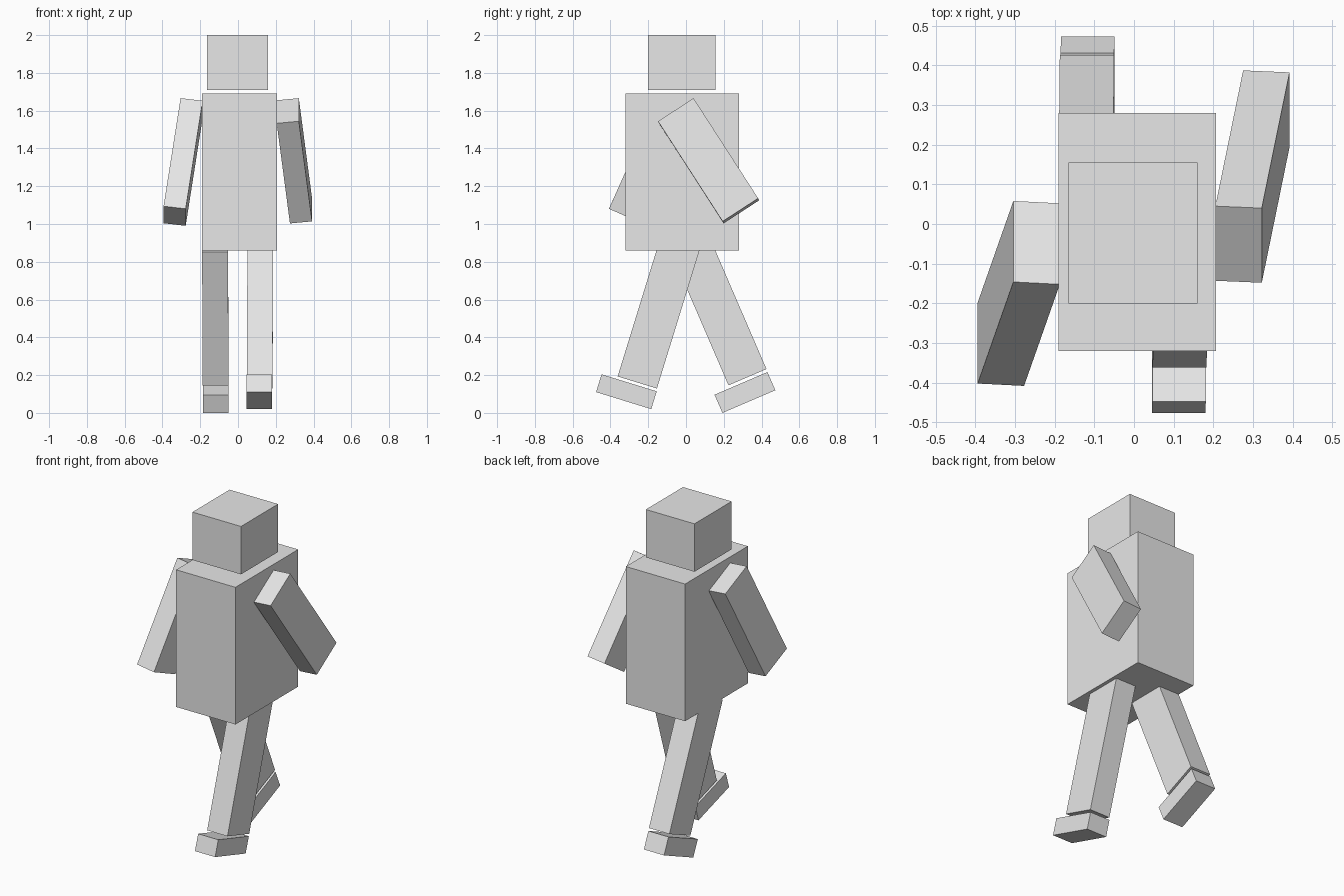
import bpy
import bmesh
from mathutils import Matrix, Vector

cube = bpy.data.objects.get("Cube")
if cube:
    bpy.data.objects.remove(cube, do_unlink=True)

grey = bpy.data.materials.new("light_grey")
grey.use_nodes = True
grey.diffuse_color = (0.8, 0.8, 0.8, 1)
grey.node_tree.nodes["Principled BSDF"].inputs["Base Color"].default_value = (0.8, 0.8, 0.8, 1)


def block(name, corner, width, depth, length):
    """A box spanned by three edge vectors that start at one corner."""
    edges = [Vector(v) for v in (width, depth, length)]
    frame = Matrix(edges).transposed().to_4x4()
    frame.translation = Vector(corner) + sum(edges, Vector()) / 2
    bm = bmesh.new()
    bmesh.ops.create_cube(bm, size=1, matrix=frame)
    bmesh.ops.recalc_face_normals(bm, faces=bm.faces)
    mesh = bpy.data.meshes.new(name)
    bm.to_mesh(mesh)
    bm.free()
    mesh.materials.append(grey)
    bpy.context.collection.objects.link(bpy.data.objects.new(name, mesh))


def upright(name, low, high):
    """A box aligned with the axes."""
    size = Vector(high) - Vector(low)
    block(name, low, (size.x, 0, 0), (0, size.y, 0), (0, 0, size.z))


# Head and body, with a narrow gap at the neck
upright("head", (-0.165, -0.20, 1.71), (0.16, 0.155, 2.0))
upright("torso", (-0.19, -0.32, 0.86), (0.207, 0.28, 1.69))

# Arms: left swings back, right swings forward, both splayed outward
block("left_arm", (0.322, 0.04, 1.666),
      (-0.117, 0.005, -0.011), (0, -0.188, -0.122), (0.07, 0.342, -0.53))
block("right_arm", (-0.304, -0.146, 1.666),
      (0.117, -0.006, -0.0135), (0, 0.204, -0.09), (-0.09, -0.256, -0.572))

# Legs: left strides forward, right trails behind
block("left_leg", (0.05, -0.136, 0.926),
      (0.136, 0, 0), (0, 0.208, -0.064), (-0.003, -0.226, -0.733))
block("right_leg", (-0.19, -0.08, 0.853),
      (0.137, 0, 0), (0, 0.201, 0.086), (0.003, 0.305, -0.707))

# Feet, tilted with the legs and set just below them
block("left_foot", (0.046, -0.447, 0.204),
      (0.135, 0, 0), (0, 0.292, -0.09), (-0.001, -0.029, -0.094))
block("right_foot", (-0.185, 0.151, 0.096),
      (0.135, 0, 0), (0, 0.28, 0.12), (0.001, 0.042, -0.096))
